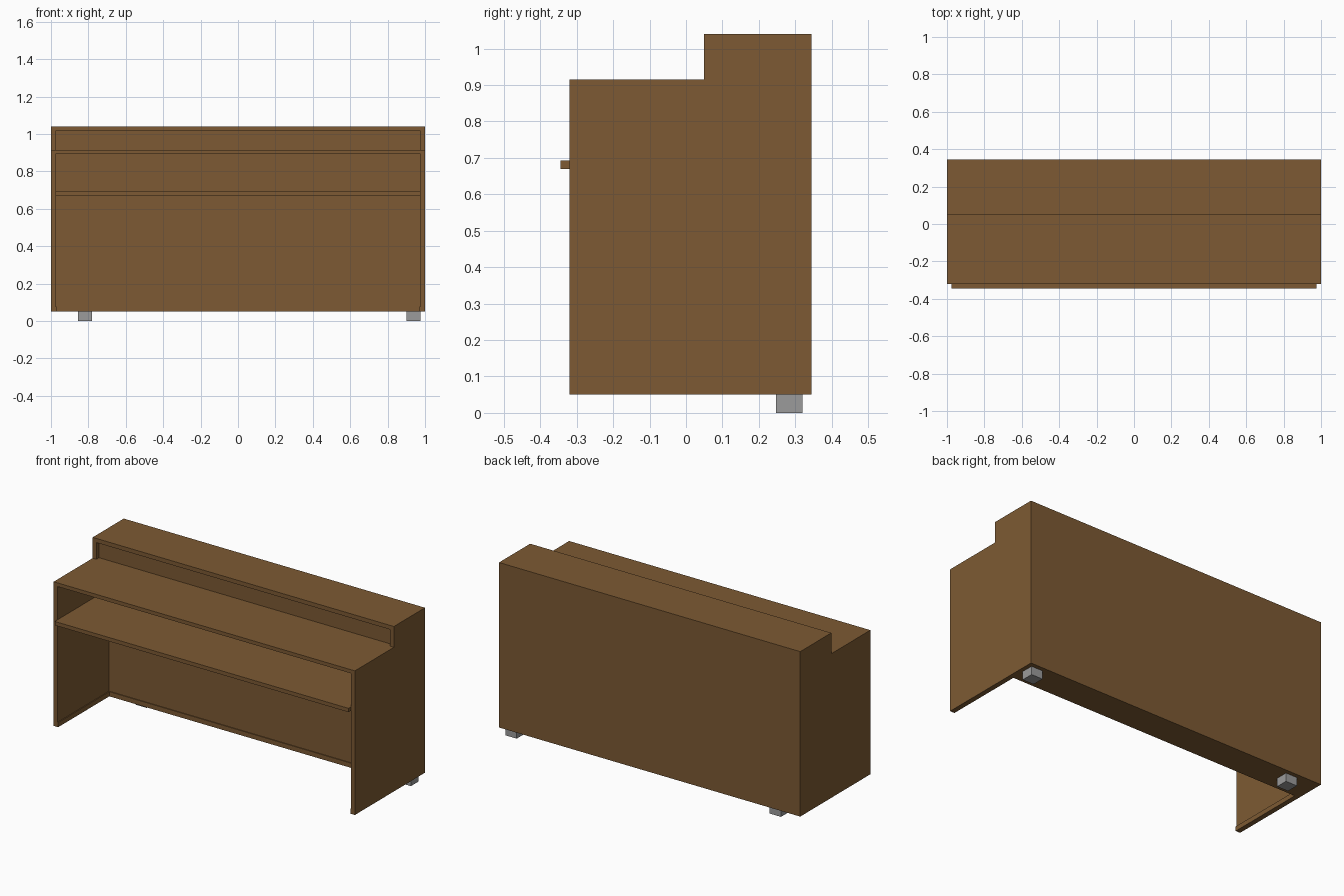
import bpy, bmesh

if "Cube" in bpy.data.objects:
    bpy.data.objects.remove(bpy.data.objects["Cube"])


def material(name, color):
    m = bpy.data.materials.new(name)
    m.diffuse_color = (*color, 1.0)
    m.use_nodes = True
    m.node_tree.nodes["Principled BSDF"].inputs["Base Color"].default_value = m.diffuse_color
    return m


wood = material("brown wood", (0.205, 0.102, 0.033))
grey = material("grey foot", (0.33, 0.33, 0.33))


def finish(name, bm, mat):
    bmesh.ops.recalc_face_normals(bm, faces=bm.faces)
    me = bpy.data.meshes.new(name)
    bm.to_mesh(me)
    bm.free()
    me.materials.append(mat)
    ob = bpy.data.objects.new(name, me)
    bpy.context.collection.objects.link(ob)
    return ob


def box(name, x, y, z, mat=wood):
    """Box from (min, max) pairs on each axis."""
    bm = bmesh.new()
    bmesh.ops.create_cube(bm, size=1.0)
    for v in bm.verts:
        v.co = [r[0] if c < 0 else r[1] for c, r in zip(v.co, (x, y, z))]
    return finish(name, bm, mat)


def side_panel(name, x0, x1):
    """Stepped side profile extruded along x."""
    profile = [(-0.32, 0.05), (0.345, 0.05), (0.345, 1.04),
               (0.05, 1.04), (0.05, 0.915), (-0.32, 0.915)]
    bm = bmesh.new()
    face = bm.faces.new([bm.verts.new((x0, y, z)) for y, z in profile])
    ext = bmesh.ops.extrude_face_region(bm, geom=[face])
    for v in ext["geom"]:
        if isinstance(v, bmesh.types.BMVert):
            v.co.x = x1
    return finish(name, bm, wood)


IN = (-0.975, 0.975)  # clear width between the side panels

# stepped ends with slim base strips on their inner faces
for label, s in (("left", -1), ("right", 1)):
    side_panel(label + "_side_panel", s * 1.0, s * 0.975)
    box(label + "_base_strip", sorted((s * 0.97, s * 0.975)), (-0.32, 0.165), (0.05, 0.078))

# rear cabinet
box("back_panel", IN, (0.32, 0.345), (0.05, 1.04))
box("cabinet_floor", IN, (0.165, 0.32), (0.05, 0.078))
box("inner_panel", IN, (0.17, 0.192), (0.078, 0.893))

# counter, raised ledge and shelf
box("counter_top", IN, (-0.32, 0.10), (0.893, 0.915))
box("counter_rear", IN, (0.10, 0.192), (0.893, 0.915))
box("ledge_riser", IN, (0.075, 0.10), (0.915, 1.015))
box("ledge_top", IN, (0.05, 0.32), (1.015, 1.04))
box("work_shelf", IN, (-0.345, 0.17), (0.67, 0.693))

# feet under the rear cabinet
for label, x0 in (("left", -0.855), ("right", 0.90)):
    box(label + "_foot", (x0, x0 + 0.075), (0.247, 0.32), (0.0, 0.05), grey)
